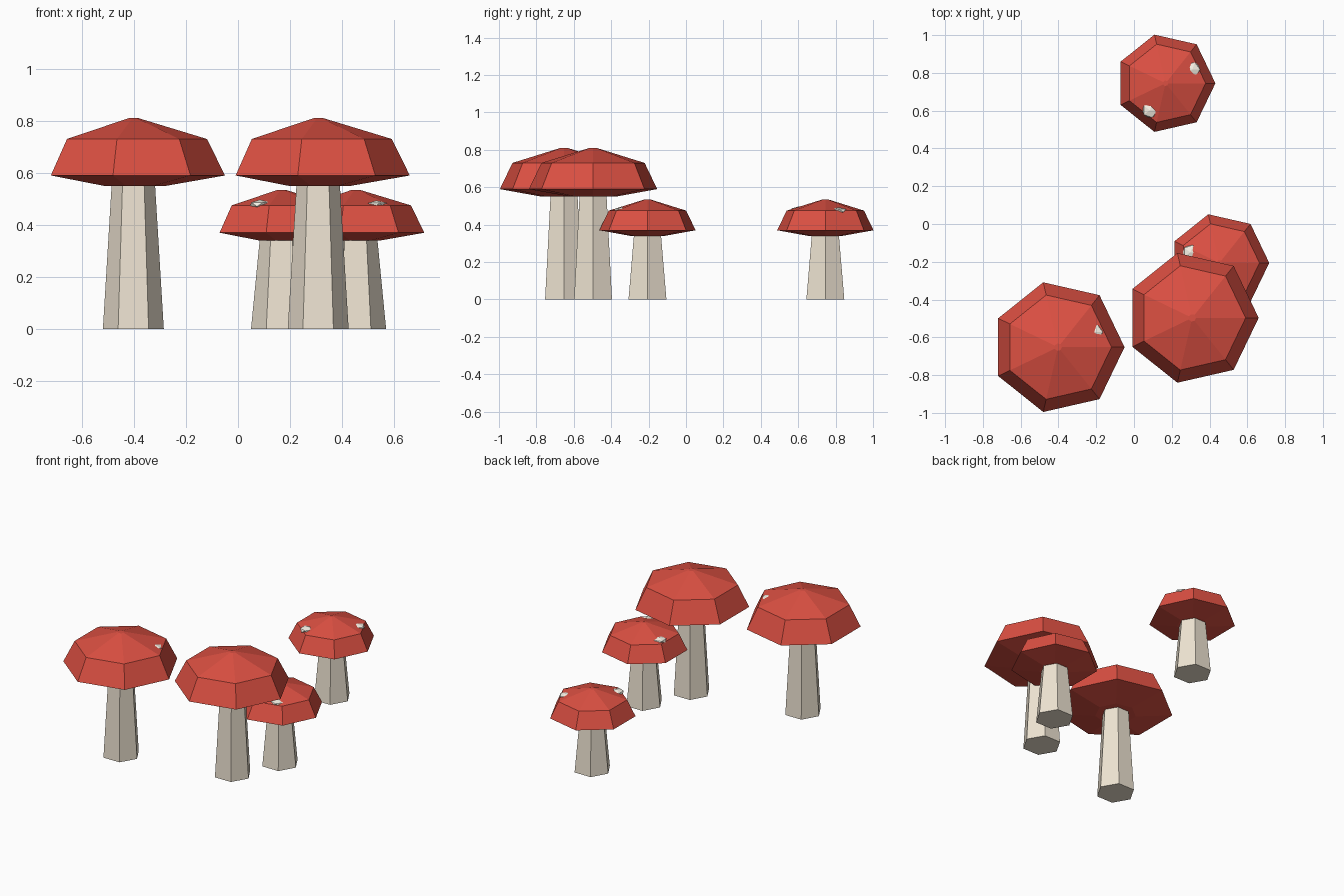
import bpy, bmesh
from math import sin, cos, pi, radians

if "Cube" in bpy.data.objects:
    bpy.data.objects.remove(bpy.data.objects["Cube"])


def material(name, rgb):
    m = bpy.data.materials.new(name)
    m.diffuse_color = (*rgb, 1)
    m.use_nodes = True
    m.node_tree.nodes["Principled BSDF"].inputs["Base Color"].default_value = m.diffuse_color
    return m


RED = material("cap_red", (0.72, 0.08, 0.055))
CREAM = material("stem_cream", (0.85, 0.77, 0.64))
WHITE = material("spot_white", (0.92, 0.88, 0.78))


def add_object(name, bm, loc, mat):
    bmesh.ops.recalc_face_normals(bm, faces=bm.faces)
    me = bpy.data.meshes.new(name)
    bm.to_mesh(me)
    bm.free()
    me.materials.append(mat)
    ob = bpy.data.objects.new(name, me)
    ob.location = loc
    bpy.context.collection.objects.link(ob)
    return ob


def lathe(name, profile, sides, loc, mat):
    """Stack of polygon rings from (radius, z) points, closed at both ends."""
    bm = bmesh.new()
    rings = [[bm.verts.new((r * cos(2 * pi * i / sides), r * sin(2 * pi * i / sides), z))
              for i in range(sides)] for r, z in profile]
    for a, b in zip(rings, rings[1:]):
        for i in range(sides):
            j = (i + 1) % sides
            bm.faces.new((a[i], a[j], b[j], b[i]))
    bm.faces.new(rings[0][::-1])
    bm.faces.new(rings[-1])
    return add_object(name, bm, loc, mat)


def spot(name, loc, mat):
    bm = bmesh.new()
    bmesh.ops.create_icosphere(bm, subdivisions=1, radius=0.045)
    bmesh.ops.scale(bm, vec=(1, 1, 0.4), verts=bm.verts)
    return add_object(name, bm, loc, mat)


# cap profile of the large mushroom, heights above the cap underside
CAP = [(0.125, 0), (0.352, 0.04), (0.283, 0.18), (0.02, 0.26)]


def mushroom(name, x, y, height, size, spots):
    # six-sided tapering stem, seven-sided cap
    lathe(name + "_stem", [(0.117, 0), (0.083, height + 0.01)], 6, (x, y, 0), CREAM)
    lathe(name + "_cap", [(r * size, height + z * size) for r, z in CAP], 7, (x, y, 0), RED)
    # spots half sunk into the cap: (angle, distance, z)
    for i, (deg, d, z) in enumerate(spots):
        a = radians(deg)
        spot(f"{name}_spot_{i + 1}", (x + d * cos(a), y + d * sin(a), z), WHITE)


mushroom("large_left", -0.402, -0.652, 0.55, 1.0, [(22, 0.212, 0.729)])
mushroom("large_right", 0.308, -0.497, 0.55, 1.0, [])
mushroom("small_right", 0.452, -0.206, 0.34, 0.75, [(160, 0.163, 0.479), (-60, 0.16, 0.476)])
mushroom("small_back", 0.167, 0.745, 0.34, 0.75, [(27, 0.16, 0.475), (240, 0.165, 0.479)])
